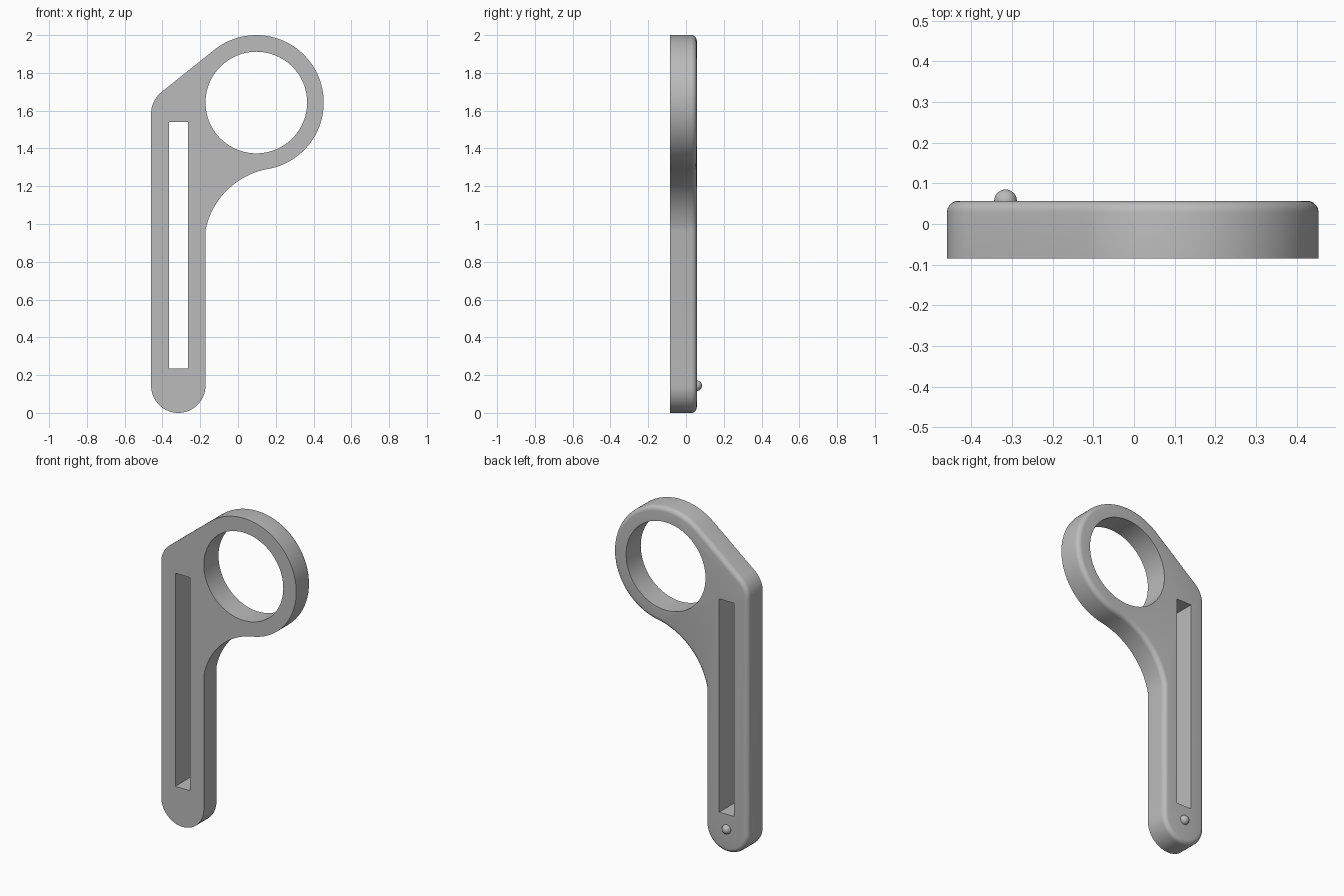
import bpy, bmesh
from math import sin, cos, radians, hypot, atan2, asin, pi, sqrt
from mathutils import Vector

cube = bpy.data.objects.get("Cube")
if cube:
    bpy.data.objects.remove(cube, do_unlink=True)

FRONT, BACK = -0.085, 0.057
BAR_X, BAR_R = -0.316, 0.144
TOP_Z = 1.585
RING_X, RING_Z, RING_R, HOLE_R = 0.097, 1.643, 0.357, 0.269
FILLET_R, FILLET_A = 0.41, radians(10)

grey = bpy.data.materials.new("plain grey")
grey.use_nodes = True
grey.diffuse_color = (0.5, 0.5, 0.5, 1)
grey.node_tree.nodes["Principled BSDF"].inputs["Base Color"].default_value = (0.5, 0.5, 0.5, 1)


def arc(cx, cz, r, start, end, n):
    """Points on an arc in the xz plane, angles in radians."""
    angles = [start + (end - start) * i / n for i in range(n + 1)]
    return [(cx + r * cos(a), cz + r * sin(a)) for a in angles]


def add_object(name, bm):
    mesh = bpy.data.meshes.new(name)
    bm.to_mesh(mesh)
    bm.free()
    mesh.materials.append(grey)
    obj = bpy.data.objects.new(name, mesh)
    bpy.context.collection.objects.link(obj)
    return obj


def extrude_profile(name, points, y0, y1, rounding=0):
    """Extrude an xz outline along y, optionally rounding its rear rim."""
    bm = bmesh.new()
    face = bm.faces.new([bm.verts.new((x, y0, z)) for x, z in points])
    geom = bmesh.ops.extrude_face_region(bm, geom=[face])["geom"]
    moved = [g for g in geom if isinstance(g, bmesh.types.BMVert)]
    bmesh.ops.translate(bm, vec=Vector((0, y1 - y0, 0)), verts=moved)
    bmesh.ops.recalc_face_normals(bm, faces=bm.faces)
    if rounding:
        rim = [e for e in bm.edges if all(abs(v.co.y - y1) < 1e-5 for v in e.verts)]
        bmesh.ops.bevel(bm, geom=rim, offset=rounding, segments=5, profile=0.5,
                        affect='EDGES', clamp_overlap=False)
    return add_object(name, bm)


def activate(obj):
    bpy.ops.object.select_all(action='DESELECT')
    obj.select_set(True)
    bpy.context.view_layer.objects.active = obj


def cut(obj, cutter):
    mod = obj.modifiers.new("cut", 'BOOLEAN')
    mod.operation, mod.solver, mod.object = 'DIFFERENCE', 'EXACT', cutter
    activate(obj)
    bpy.ops.object.modifier_apply(modifier=mod.name)
    bpy.data.objects.remove(cutter, do_unlink=True)


# Outline: rounded foot, concave web, ring, tangent shoulder
dx, dz = RING_X - BAR_X, RING_Z - TOP_Z
shoulder = pi / 2 + atan2(dz, dx) + asin((RING_R - BAR_R) / hypot(dx, dz))
fx = RING_X + (FILLET_R + RING_R) * sin(FILLET_A)
fz = RING_Z - (FILLET_R + RING_R) * cos(FILLET_A)
bar_side = BAR_X + BAR_R
web_start = pi - atan2(sqrt(FILLET_R ** 2 - (fx - bar_side) ** 2), fx - bar_side)
outline = arc(BAR_X, BAR_R, BAR_R, pi, 2 * pi, 32)
outline += arc(fx, fz, FILLET_R, web_start, pi / 2 + FILLET_A, 20)
outline += arc(RING_X, RING_Z, RING_R, FILLET_A - pi / 2, shoulder, 64)[1:]
outline += arc(BAR_X, TOP_Z, BAR_R, shoulder, pi, 12)
handle = extrude_profile("handle", outline, FRONT, BACK, 0.028)

# Finger ring opening and long slot
opening = arc(RING_X, RING_Z, HOLE_R, 0, 2 * pi, 96)[:-1]
cut(handle, extrude_profile("ring_cutter", opening, -0.3, 0.3))
slot = [(-0.365, 0.235), (-0.265, 0.235), (-0.265, 1.54), (-0.365, 1.54)]
cut(handle, extrude_profile("slot_cutter", slot, -0.3, 0.3))

# Small round stud on the rear of the foot
bm = bmesh.new()
bmesh.ops.create_uvsphere(bm, u_segments=24, v_segments=16, radius=0.028)
stud = add_object("stud", bm)
stud.location = (BAR_X, BACK, BAR_R)

for obj in (handle, stud):
    activate(obj)
    bpy.ops.object.shade_smooth_by_angle(angle=radians(30))
